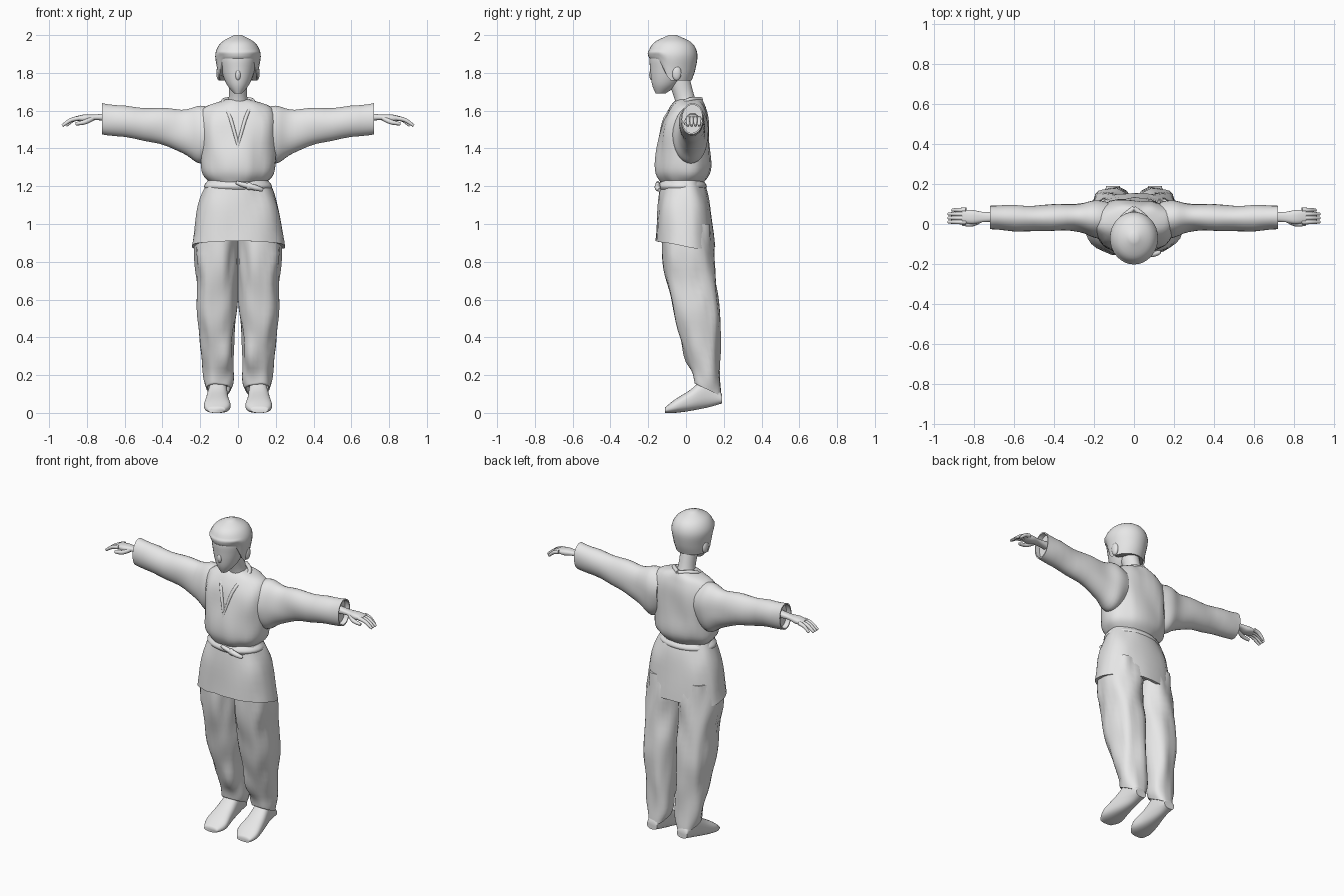
import bpy, bmesh, math
from mathutils import Vector, noise

start_cube = bpy.data.objects.get("Cube")
if start_cube:
    bpy.data.objects.remove(start_cube, do_unlink=True)

GREY = (.8, .8, .8, 1)
grey = bpy.data.materials.new("plain grey")
grey.use_nodes = True
grey.diffuse_color = GREY
grey.node_tree.nodes["Principled BSDF"].inputs["Base Color"].default_value = GREY

# Order in which a section's two cross directions and position become x, y, z
PLACE = {
    'x': lambda across, up, along: Vector((along, across, up)),
    'y': lambda across, up, along: Vector((across, along, up)),
    'z': lambda across, up, along: Vector((across, up, along)),
}


def smooth_path(keys, steps=5):
    """Pass a smooth curve through a few key tuples, whatever their length."""
    keys = [Vector(key) for key in keys]
    padded = [keys[0]] + keys + [keys[-1]]
    path = []
    for before, start, end, after in zip(padded, padded[1:], padded[2:], padded[3:]):
        lead, trail = (end - before) / 2, (after - start) / 2
        for step in range(steps):
            t = step / steps
            ease = t * t * (3 - 2 * t)
            path.append(start.lerp(end, ease)
                        + lead * t * (1 - t) ** 2 - trail * t * t * (1 - t))
    return path + [keys[-1]]


def finish(name, bm, mirrored):
    """Turn a bmesh into a smooth object, optionally mirrored across x."""
    bmesh.ops.recalc_face_normals(bm, faces=bm.faces)
    mesh = bpy.data.meshes.new(name)
    bm.to_mesh(mesh)
    bm.free()
    mesh.materials.append(grey)
    obj = bpy.data.objects.new(name, mesh)
    bpy.context.collection.objects.link(obj)
    bpy.ops.object.select_all(action='DESELECT')
    obj.select_set(True)
    bpy.context.view_layer.objects.active = obj
    bpy.ops.object.shade_smooth_by_angle(angle=math.radians(60))
    if mirrored:
        obj.modifiers.new("Mirror", 'MIRROR').use_mirror_merge = False


def skin(name, rings, mirrored):
    """Join rings of points with quads and close both ends."""
    bm = bmesh.new()
    loops = [[bm.verts.new(point) for point in ring] for ring in rings]
    for low, high in zip(loops, loops[1:]):
        for i in range(len(low)):
            bm.faces.new((low[i - 1], low[i], high[i], high[i - 1]))
    bm.faces.new(loops[0])
    bm.faces.new(loops[-1])
    finish(name, bm, mirrored)


def circle(count):
    angles = [math.tau * i / count for i in range(count)]
    return [(math.cos(angle), math.sin(angle)) for angle in angles]


def loft(name, keys, axis='z', power=2, folds=0, hollow=False, shape=None, mirrored=False):
    """Skin rounded sections; each key is a position, two side bounds, two more bounds."""
    sections = smooth_path(keys)
    place = PLACE[axis]
    stretch = place(14, 14, 5)
    rings = []
    for along, a_min, a_max, b_min, b_max in sections:
        ring = []
        for c, s in circle(32):
            u = math.copysign(abs(c) ** (2 / power), c)
            w = math.copysign(abs(s) ** (2 / power), s)
            point = place((a_min + a_max + u * (a_max - a_min)) / 2,
                          (b_min + b_max + w * (b_max - b_min)) / 2, along)
            point += place(c, s, 0) * noise.noise(point * stretch.length / 3
                                                  if axis == 'x' else point * stretch) * folds
            ring.append(point)
        rings.append(ring)
    if hollow:
        # Turn the open end inward to give the cloth a thick edge
        rim = rings[-1]
        middle = sum(rim, Vector()) / len(rim)
        inward = place(0, 0, math.copysign(.03, keys[0][0] - keys[-1][0]))
        inner = [point.lerp(middle, .1) for point in rim]
        rings += [inner, [point + inward for point in inner]]
    if shape:
        rings = [[shape(point) for point in ring] for ring in rings]
    skin(name, rings, mirrored)


def even_loft(name, keys, **options):
    """Loft sections that are centred on x, given by height, half width, front and back."""
    loft(name, [(z, -half, half, front, back) for z, half, front, back in keys], **options)


def tube(name, points, radius, taper=.5, mirrored=False):
    """Sweep a round section along a smooth path, thinning toward its end."""
    path = smooth_path(points)
    rings = []
    for k, centre in enumerate(path):
        ahead = path[min(k + 1, len(path) - 1)] - path[max(k - 1, 0)]
        turn = ahead.to_track_quat('Z', 'Y')
        width = radius * (1 - (1 - taper) * (k / len(path)) ** 2)
        rings.append([centre + turn @ Vector((c, s, 0)) * width for c, s in circle(12)])
    skin(name, rings, mirrored)


def blob(name, centre, size, mirrored=False):
    bm = bmesh.new()
    bmesh.ops.create_uvsphere(bm, u_segments=20, v_segments=12, radius=1)
    bmesh.ops.scale(bm, vec=size, verts=bm.verts)
    bmesh.ops.translate(bm, vec=centre, verts=bm.verts)
    finish(name, bm, mirrored)


def ramp(value, start, end):
    t = min(max((value - start) / (end - start), 0), 1)
    return t * t * (3 - 2 * t)


def raise_fringe(v):
    """Lift the rim of the hair clear of the face."""
    if v.z < 1.92:
        v.z = 1.92 - (1.92 - v.z) * (.3 + .7 * ramp(v.y, -.15, -.08))
    return v


def drop_hem(v):
    """Hang the jacket lower at the sides and back."""
    v.z -= ramp(v.z, 1.1, .9) * (.03 * ramp(v.y, -.1, .1) + v.x * v.x / 4)
    return v


def slant_hem(v):
    """Hang the trousers lower at the heel."""
    v.z -= max(.25 - v.z, 0) * (v.y - .1) * 4
    return v


# Head, neck and hair
even_loft("head", [(1.69, .02, -.16, -.11), (1.74, .06, -.18, -.04), (1.82, .09, -.19, .02),
                   (1.9, .1, -.19, .04), (1.97, .06, -.14, 0)])
even_loft("neck", [(1.58, .08, -.05, .09), (1.66, .05, -.06, .05), (1.77, .05, -.1, .02)])
even_loft("hair", [(1.76, .1, -.19, .03), (1.82, .11, -.2, .05), (1.9, .12, -.2, .06),
                   (1.96, .09, -.17, .03), (2, .02, -.09, -.05)], shape=raise_fringe)
blob("ear", (.1, -.05, 1.8), (.015, .025, .04), mirrored=True)
blob("nose", (0, -.18, 1.79), (.015, .015, .03))

# Jacket body bloused over the belt, and its flared skirt
even_loft("jacket_body", [(1.66, .06, -.04, .08), (1.62, .17, -.08, .1),
                          (1.54, .21, -.12, .12), (1.4, .2, -.15, .13),
                          (1.28, .19, -.16, .13), (1.22, .15, -.13, .09)],
          power=2.2, folds=.015)
even_loft("jacket_skirt", [(1.23, .16, -.13, .09), (1.1, .21, -.15, .13),
                           (.91, .25, -.16, .15)],
          power=2.3, folds=.012, hollow=True, shape=drop_hem)

# Overlapping lapels
for name, side in (("lapel_left", 1), ("lapel_right", -1)):
    tube(name, [(0, .08, 1.66), (side * .08, 0, 1.65), (side * .04, -.11, 1.56),
                (-side * .02, -.15, 1.34)], .012)

# Belt with knot and loose ends
even_loft("belt", [(1.17, .16, -.13, .09), (1.2, .18, -.15, .11), (1.23, .16, -.13, .09)])
blob("belt_knot", (.06, -.15, 1.2), (.02, .015, .02))
tube("belt_loop", [(.06, -.15, 1.2), (.02, -.15, 1.21), (-.01, -.15, 1.22)], .014)
tube("belt_end", [(.06, -.15, 1.2), (.1, -.15, 1.19), (.13, -.14, 1.18)], .016)

# Wide sleeves with hollow cuffs
loft("sleeve", [(.13, -.07, .11, 1.36, 1.61), (.2, -.07, .12, 1.33, 1.62),
                (.3, -.04, .1, 1.38, 1.6), (.5, -.03, .09, 1.44, 1.62),
                (.72, -.03, .1, 1.47, 1.64)],
     axis='x', folds=.015, hollow=True, mirrored=True)

# Hands with drooping fingers
loft("hand", [(.66, .01, .06, 1.54, 1.59), (.75, .01, .06, 1.55, 1.58),
              (.81, 0, .07, 1.54, 1.58), (.86, .01, .07, 1.55, 1.57)],
     axis='x', power=2.4, mirrored=True)
for i, finger in enumerate(("index", "middle", "ring", "little")):
    knuckle = Vector((.84, .01 + .02 * i, 1.56))
    reach = .09 - .02 * (i == 3)
    tube(finger + "_finger",
         [knuckle, knuckle + Vector((reach / 2, 0, -.01)),
          knuckle + Vector((reach, 0, -.04))], .012, mirrored=True)
tube("thumb", [(.77, .02, 1.56), (.81, 0, 1.54), (.86, 0, 1.53)], .014, mirrored=True)

# Baggy trousers
loft("trouser_leg", [(1, 0, .21, -.12, .13), (.8, 0, .23, -.12, .15),
                     (.6, .01, .22, -.08, .17), (.4, .02, .2, -.04, .18),
                     (.2, .02, .18, .03, .19), (.13, .04, .16, .05, .19)],
     power=2.4, folds=.02, hollow=True, shape=slant_hem, mirrored=True)

# Soft shoes with slightly raised heels
loft("shoe", [(.19, .07, .14, .05, .1), (.12, .06, .15, .03, .19), (.02, .05, .17, .01, .12),
              (-.06, .04, .18, 0, .07), (-.11, .07, .16, 0, .03)],
     axis='y', power=2.5, mirrored=True)
